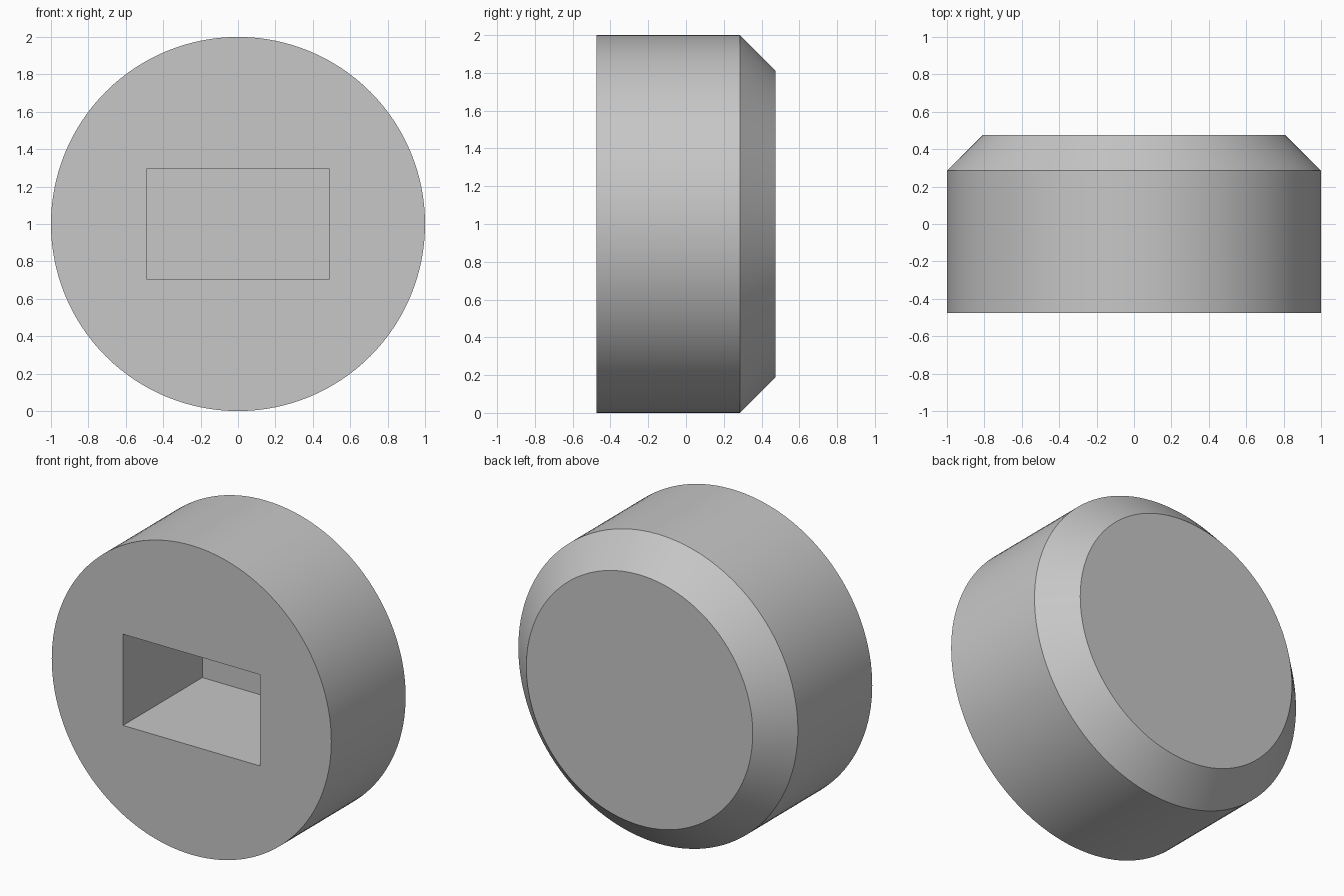
import bpy
import bmesh
import math
from mathutils import Matrix, Vector

if "Cube" in bpy.data.objects:
    bpy.data.objects.remove(bpy.data.objects["Cube"], do_unlink=True)

RADIUS, BACK_RADIUS = 1.0, 0.81
FRONT_Y, SHOULDER_Y, BACK_Y = -0.475, 0.285, 0.475
POCKET_SIZE, POCKET_DEPTH = (0.98, 0.59), 0.81
SEGMENTS = 128

grey = bpy.data.materials.new("plain_grey")
grey.use_nodes = True
colour = (0.57, 0.57, 0.57, 1.0)
grey.diffuse_color = colour
grey.node_tree.nodes["Principled BSDF"].inputs["Base Color"].default_value = colour


def add_object(name, bm):
    bmesh.ops.recalc_face_normals(bm, faces=bm.faces)
    mesh = bpy.data.meshes.new(name)
    bm.to_mesh(mesh)
    bm.free()
    mesh.materials.append(grey)
    obj = bpy.data.objects.new(name, mesh)
    bpy.context.collection.objects.link(obj)
    return obj


# Round body with a chamfered back rim: rings lofted along y
bm = bmesh.new()
rings = []
for y, r in ((FRONT_Y, RADIUS), (SHOULDER_Y, RADIUS), (BACK_Y, BACK_RADIUS)):
    angles = [math.tau * i / SEGMENTS for i in range(SEGMENTS)]
    rings.append([bm.verts.new((r * math.cos(a), y, RADIUS + r * math.sin(a))) for a in angles])
for low, high in zip(rings, rings[1:]):
    for i in range(SEGMENTS):
        j = (i + 1) % SEGMENTS
        bm.faces.new((low[i], low[j], high[j], high[i]))
bm.faces.new(rings[0])
bm.faces.new(rings[-1])
body = add_object("round_cap", bm)

# Rectangular blind socket cut into the front face
overshoot = 0.1
bm = bmesh.new()
centre = Vector((0, FRONT_Y + (POCKET_DEPTH - overshoot) / 2, RADIUS))
size = (POCKET_SIZE[0], POCKET_DEPTH + overshoot, POCKET_SIZE[1])
bmesh.ops.create_cube(bm, size=1, matrix=Matrix.Translation(centre) @ Matrix.Diagonal((*size, 1)))
cutter = add_object("socket_cutter", bm)
cutter.hide_render = True

cut = body.modifiers.new("socket", "BOOLEAN")
cut.operation = "DIFFERENCE"
cut.solver = "EXACT"
cut.object = cutter

bpy.ops.object.select_all(action="DESELECT")
body.select_set(True)
bpy.context.view_layer.objects.active = body
bpy.ops.object.modifier_apply(modifier=cut.name)
bpy.data.objects.remove(cutter, do_unlink=True)

# Smooth round walls, crisp rims
bpy.ops.object.shade_smooth_by_angle(angle=math.radians(30))
